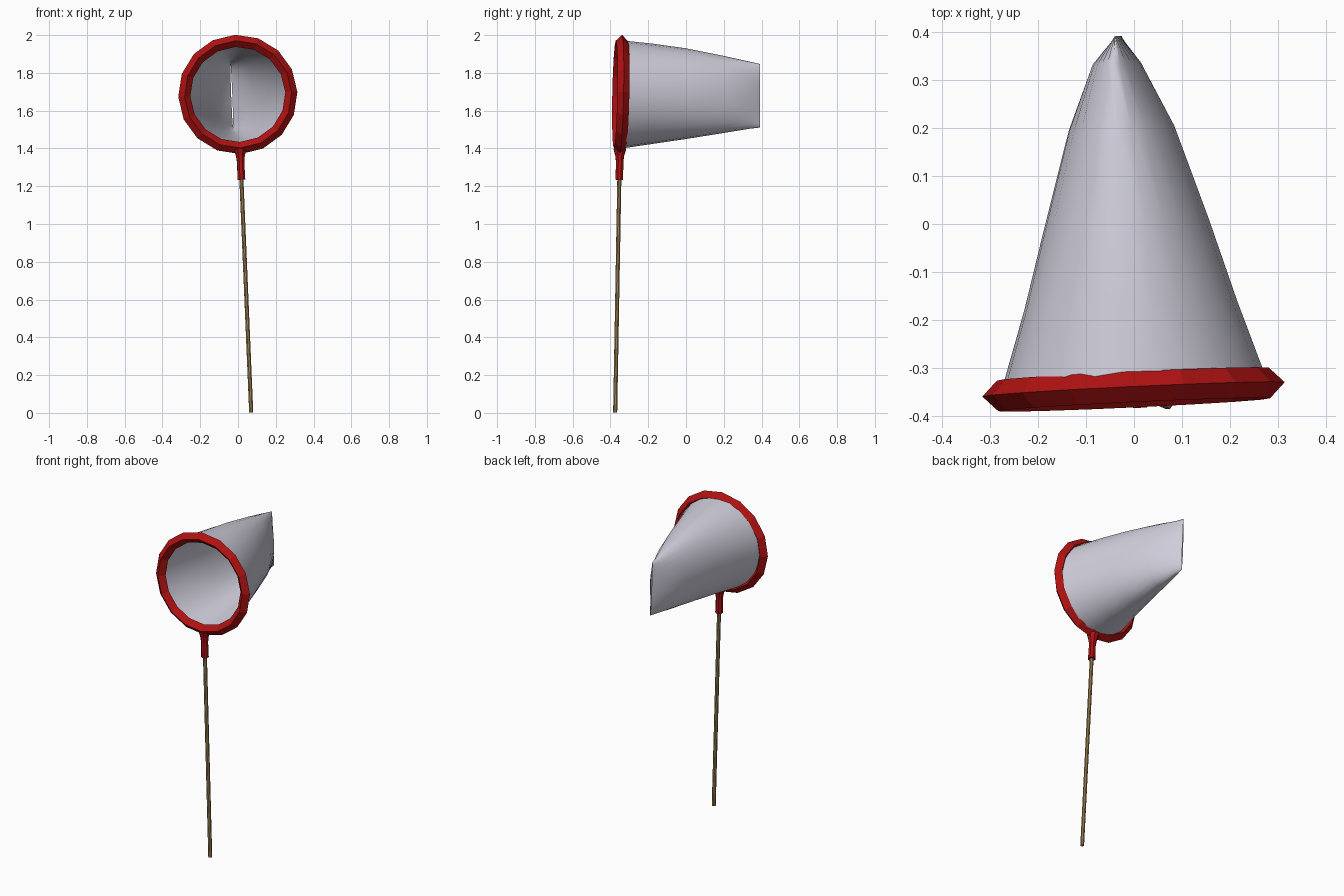
import bpy, bmesh, math
from mathutils import Vector, Matrix

if "Cube" in bpy.data.objects:
    bpy.data.objects.remove(bpy.data.objects["Cube"])


def material(name, rgb):
    m = bpy.data.materials.new(name)
    m.diffuse_color = (*rgb, 1)
    m.use_nodes = True
    m.node_tree.nodes["Principled BSDF"].inputs["Base Color"].default_value = m.diffuse_color
    return m


RED = material("red", (0.44, 0.006, 0.006))
TAN = material("tan wood", (0.36, 0.24, 0.095))
GREY = material("pale grey", (0.62, 0.61, 0.70))

# Shared frame: leaning pole axis, slightly turned hoop
FOOT = Vector((0.07, -0.375, 0.0))
HUB = Vector((-0.001, -0.345, 1.686))
UP = (HUB - FOOT).normalized()
SIDE = Vector((1, 0.047, 0))
SIDE = (SIDE - UP * SIDE.dot(UP)).normalized()
BACK = UP.cross(SIDE)
FRAME = Matrix((SIDE, BACK, UP)).transposed()


def loft(name, rings, mat, wrap=False, caps=False, smooth=False):
    """Skin a list of equal closed loops of points."""
    bm = bmesh.new()
    rows = [[bm.verts.new(p) for p in r] for r in rings]
    n = len(rows[0])
    for i in range(len(rows) if wrap else len(rows) - 1):
        a, b = rows[i], rows[(i + 1) % len(rows)]
        for j in range(n):
            k = (j + 1) % n
            bm.faces.new((a[j], a[k], b[k], b[j]))
    if caps:
        bm.faces.new(rows[0][::-1])
        bm.faces.new(rows[-1])
    bmesh.ops.recalc_face_normals(bm, faces=bm.faces)
    for f in bm.faces:
        f.smooth = smooth
    me = bpy.data.meshes.new(name)
    bm.to_mesh(me)
    bm.free()
    me.materials.append(mat)
    ob = bpy.data.objects.new(name, me)
    bpy.context.collection.objects.link(ob)
    return ob


def angles(n, start=0.0):
    return [start + 2 * math.pi * i / n for i in range(n)]


# Hoop: 16 segments with a diamond cross-section
hoop = [[HUB + FRAME @ Vector(((0.284 + 0.032 * math.cos(t)) * math.cos(a),
                               0.032 * math.sin(t),
                               (0.284 + 0.032 * math.cos(t)) * math.sin(a)))
         for t in angles(4)] for a in angles(16)]
loft("hoop", hoop, RED, wrap=True)


# Pole and flared socket: eight-sided profiles along the pole axis
def rod(name, profile, mat):
    loft(name, [[HUB + FRAME @ Vector((r * math.cos(a), r * math.sin(a), z))
                 for a in angles(8, math.pi / 8)] for z, r in profile],
         mat, caps=True)


rod("pole", [(-1.686, 0.0115), (-0.40, 0.0115)], TAN)
rod("socket", [(-0.452, 0.022), (-0.36, 0.0205), (-0.325, 0.025),
               (-0.29, 0.036)], RED)

# Net bag: ellipses narrowing to a vertical seam (y, centre x, half width, top, bottom)
sections = [(-0.340, 0.000, 0.278, 1.972, 1.400),
            (-0.170, -0.007, 0.222, 1.954, 1.425),
            (0.000, -0.015, 0.172, 1.930, 1.450),
            (0.200, -0.026, 0.110, 1.890, 1.482),
            (0.335, -0.036, 0.050, 1.860, 1.504),
            (0.392, -0.033, 0.003, 1.847, 1.511)]
bag = []
for y, cx, w, top, bot in sections:
    loop = []
    for a in angles(24):
        x, h = w * math.cos(a), math.sin(a) * (top - bot) / 2
        loop.append((cx + x - 0.04 * h, y + 0.047 * x, (top + bot) / 2 + h))
    bag.append(loop)
loft("net_bag", bag, GREY, smooth=True)
